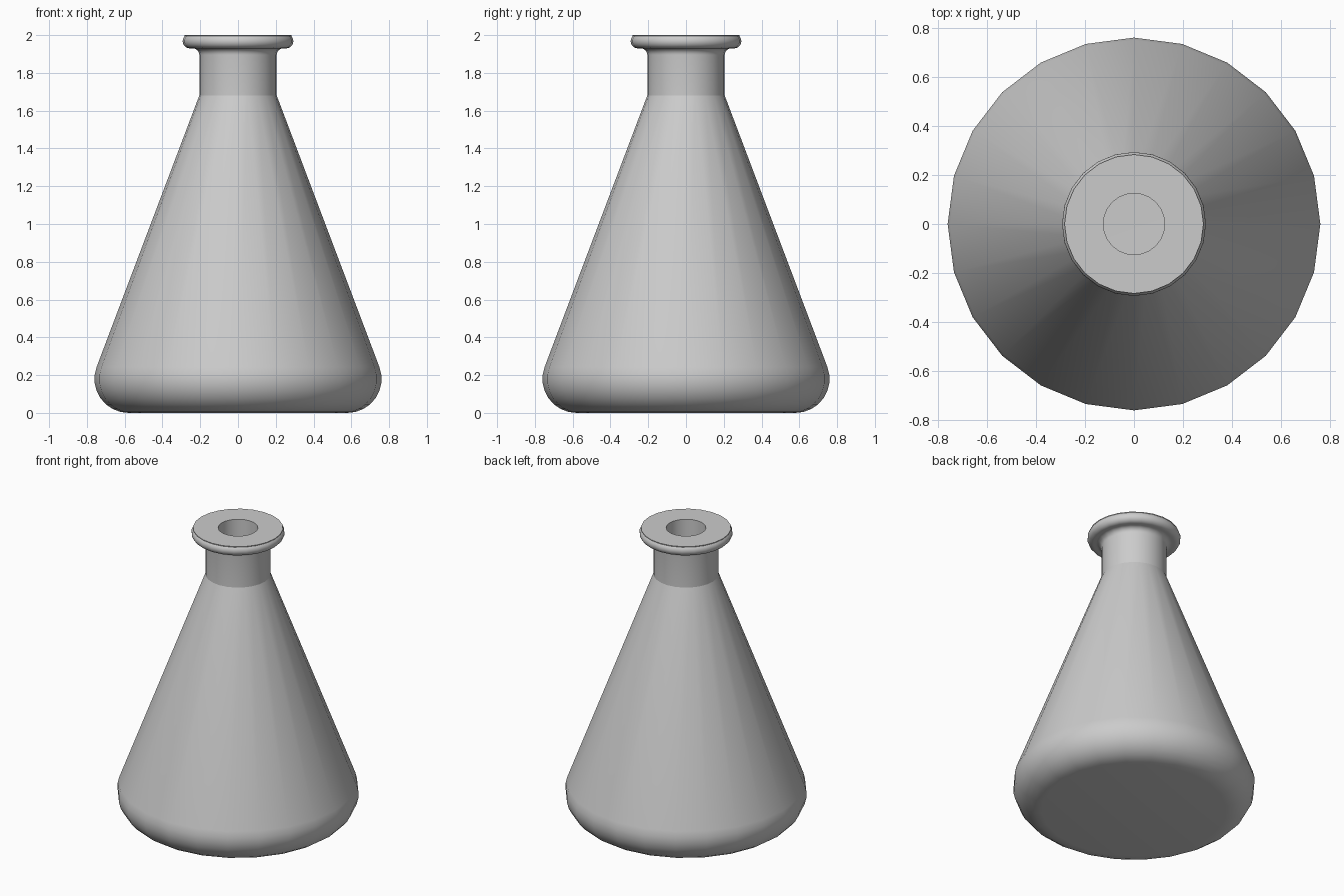
import bpy, bmesh, math

if "Cube" in bpy.data.objects:
    bpy.data.objects.remove(bpy.data.objects["Cube"])

SIDES = 24


def arc(cx, cz, r, a0, a1, n):
    """Points along a circular arc, angles in degrees."""
    pts = []
    for i in range(n + 1):
        a = math.radians(a0 + (a1 - a0) * i / n)
        pts.append((cx + r * math.cos(a), cz + r * math.sin(a)))
    return pts


# outer wall: flat base, rounded foot, cone, neck, fillet, rolled lip
profile = [(0, 0)]
profile += arc(0.58, 0.18, 0.18, -90, 20.5, 8)
profile += [(0.205, 1.68)]
profile += arc(0.24, 1.895, 0.035, 180, 90, 6)
profile += arc(0.255, 1.968, 0.038, -90, 45, 9)
profile += [(0.283, 2.0)]
# inner wall: mouth, neck bore, cavity following the outside, floor
profile += [(0.125, 2.0), (0.125, 1.665)]
profile += arc(0.58, 0.18, 0.10, 20.5, -90, 8)
profile += [(0, 0.08)]

# revolve the profile into a closed solid
bm = bmesh.new()
verts = [bm.verts.new((x, 0, z)) for x, z in profile]
edges = [bm.edges.new(pair) for pair in zip(verts, verts[1:])]
bmesh.ops.spin(bm, geom=verts + edges, cent=(0, 0, 0), axis=(0, 0, 1),
               angle=math.tau, steps=SIDES, use_merge=False)
bmesh.ops.remove_doubles(bm, verts=bm.verts, dist=0.0005)
bmesh.ops.recalc_face_normals(bm, faces=bm.faces)
mesh = bpy.data.meshes.new("flask")
bm.to_mesh(mesh)
bm.free()

flask = bpy.data.objects.new("flask", mesh)
bpy.context.collection.objects.link(flask)
bpy.context.view_layer.objects.active = flask
flask.select_set(True)
bpy.ops.object.shade_smooth_by_angle(angle=math.radians(19))
